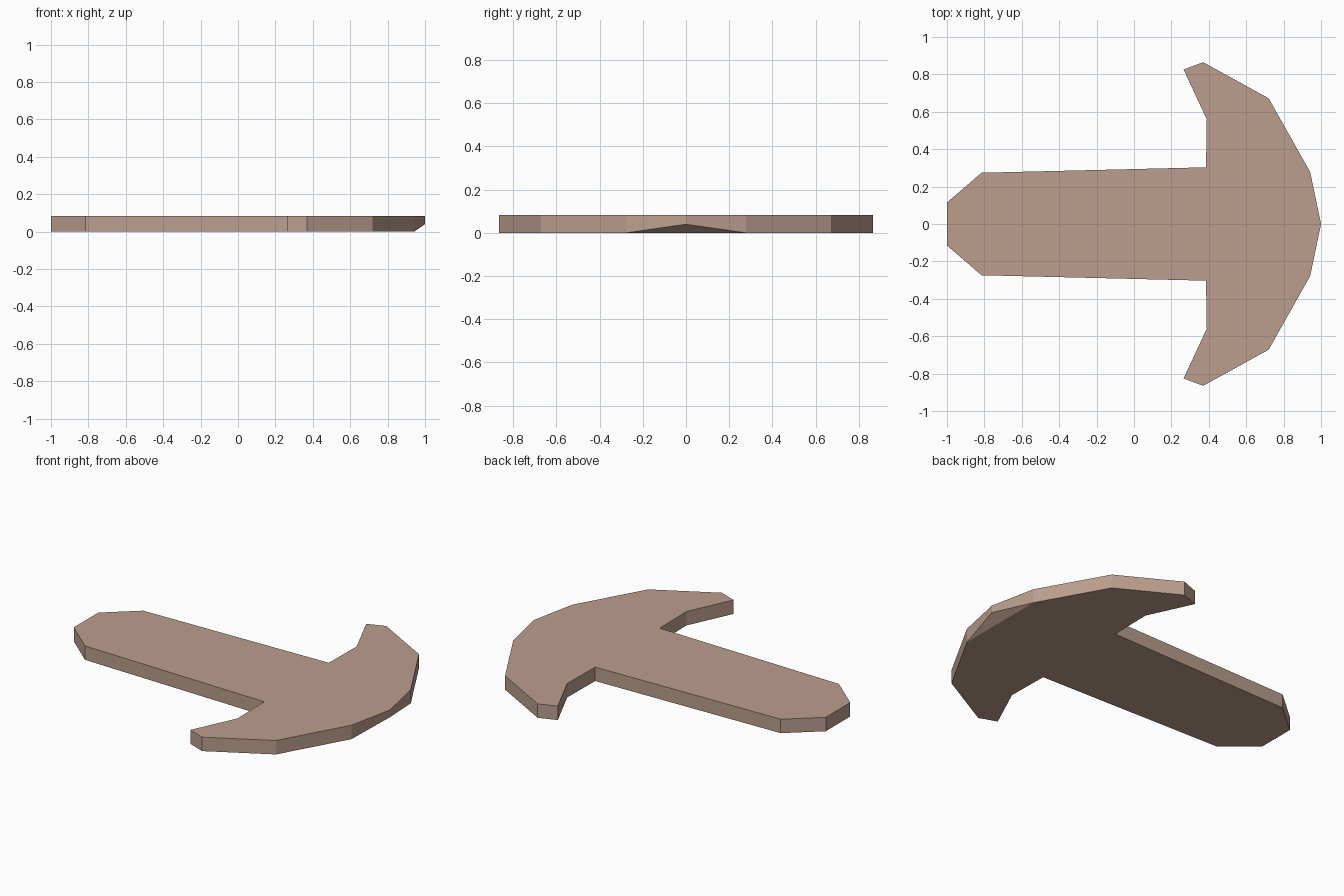
import bpy, bmesh

if "Cube" in bpy.data.objects:
    bpy.data.objects.remove(bpy.data.objects["Cube"])

THICK = 0.083

# one flat colour
mat = bpy.data.materials.new("dusty tan")
mat.diffuse_color = (0.50, 0.345, 0.268, 1)
mat.use_nodes = True
mat.node_tree.nodes["Principled BSDF"].inputs["Base Color"].default_value = mat.diffuse_color

# half outline from shaft end to nose, mirrored across y = 0
half = [(-1, 0.115), (-0.815, 0.274), (0.385, 0.303), (0.389, 0.56), (0.265, 0.826),
        (0.37, 0.865), (0.72, 0.672), (0.942, 0.278)]
outline = half + [(1, 0)] + [(x, -y) for x, y in reversed(half)]
nose = len(half)

bm = bmesh.new()
top = [bm.verts.new((x, y, THICK)) for x, y in outline]
# the lower nose corner is lifted to form a sloped underside
low = [bm.verts.new((x, y, 0.04 if i == nose else 0)) for i, (x, y) in enumerate(outline)]
bm.faces.new(top)
bm.faces.new(low[:nose] + low[nose + 1:])
bm.faces.new(low[nose - 1:nose + 2])
# side walls
n = len(outline)
for i in range(n):
    j = (i + 1) % n
    bm.faces.new((top[i], top[j], low[j], low[i]))
bmesh.ops.recalc_face_normals(bm, faces=bm.faces[:])

mesh = bpy.data.meshes.new("anchor_plate")
bm.to_mesh(mesh)
bm.free()
mesh.materials.append(mat)
bpy.context.collection.objects.link(bpy.data.objects.new("anchor_plate", mesh))
